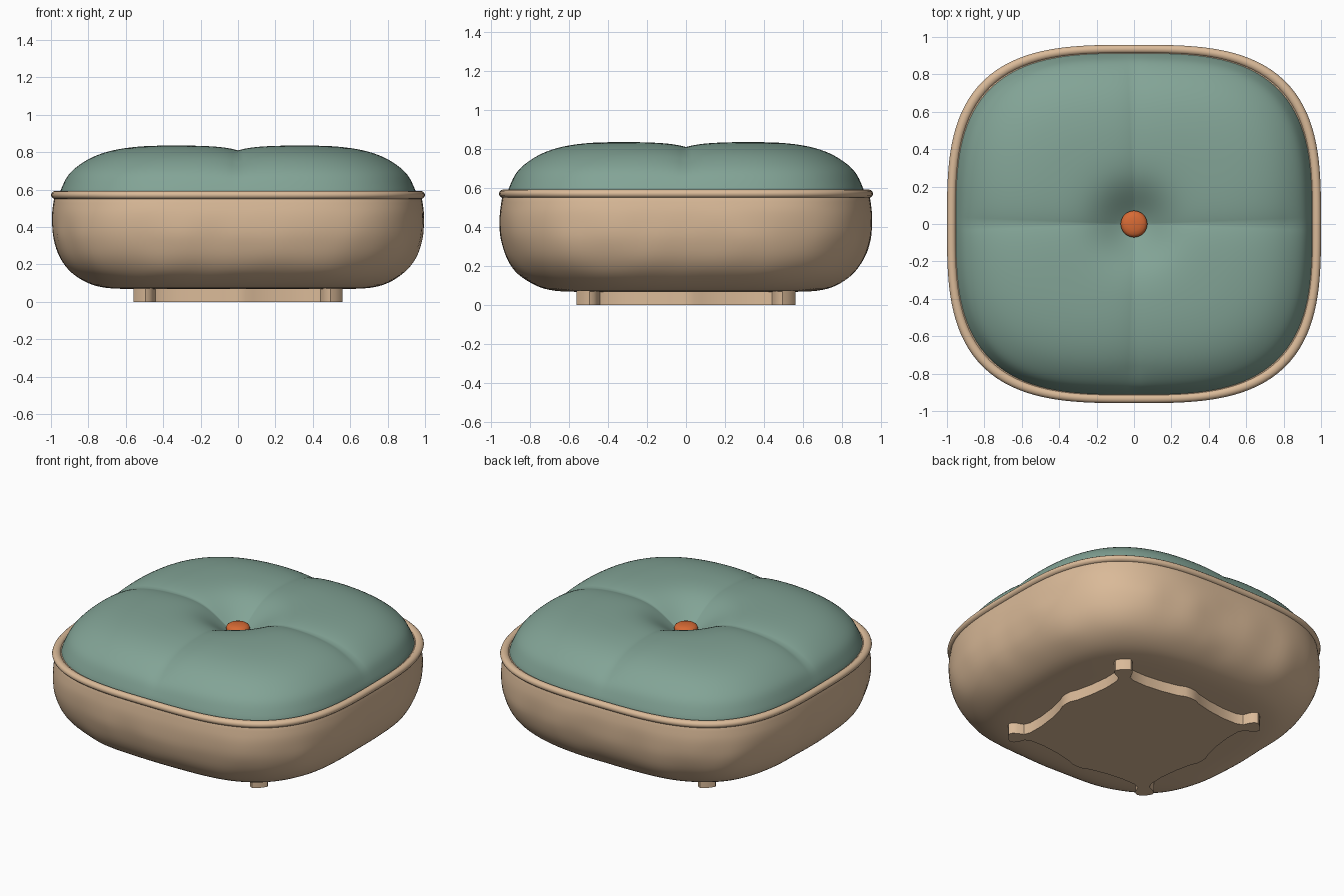
import bpy
import bmesh
import math
from mathutils import Vector, noise

if "Cube" in bpy.data.objects:
    bpy.data.objects.remove(bpy.data.objects["Cube"], do_unlink=True)

SEGMENTS = 160
DEPTH_RATIO = 0.958


def material(name, colour):
    mat = bpy.data.materials.new(name)
    mat.use_nodes = True
    mat.diffuse_color = (*colour, 1)
    mat.node_tree.nodes["Principled BSDF"].inputs["Base Color"].default_value = (*colour, 1)
    return mat


tan = material("tan fabric", (0.7, 0.49, 0.315))
teal = material("sage green fabric", (0.225, 0.37, 0.305))
orange = material("orange button", (0.68, 0.145, 0.035))


def finish(name, bm, mat, angle=40):
    bmesh.ops.recalc_face_normals(bm, faces=bm.faces)
    mesh = bpy.data.meshes.new(name)
    bm.to_mesh(mesh)
    bm.free()
    mesh.materials.append(mat)
    obj = bpy.data.objects.new(name, mesh)
    bpy.context.collection.objects.link(obj)
    bpy.ops.object.select_all(action="DESELECT")
    obj.select_set(True)
    bpy.context.view_layer.objects.active = obj
    bpy.ops.object.shade_smooth_by_angle(angle=math.radians(angle))
    return obj


def smooth_profile(points, steps=4):
    """Catmull-Rom resampling of (half width, height) points."""
    pts = [points[0]] + points + [points[-1]]
    out = []
    for a, b, c, d in zip(pts, pts[1:], pts[2:], pts[3:]):
        for k in range(steps):
            t = k / steps
            out.append(tuple(0.5 * (2 * q + (r - p) * t + (2 * p - 5 * q + 4 * r - s) * t * t
                                    + (3 * q - p - 3 * r + s) * t ** 3)
                             for p, q, r, s in zip(a, b, c, d)))
    return out + [points[-1]]


def loft(name, profile, mat, power=3.15, ratio=DEPTH_RATIO, closed=False, shape=None):
    """Stack rounded-square rings along a profile; shape adjusts each point."""
    bm = bmesh.new()
    rings = []
    for half, z in profile:
        ring = []
        for i in range(SEGMENTS):
            t = 2 * math.pi * i / SEGMENTS
            c, s = math.cos(t), math.sin(t)
            r = half / (abs(c) ** power + abs(s) ** power) ** (1 / power)
            p = Vector((r * c, r * s * ratio, z))
            ring.append(bm.verts.new(shape(p) if shape else p))
        rings.append(ring)
    pairs = list(zip(rings, rings[1:]))
    if closed:
        pairs.append((rings[-1], rings[0]))
    else:
        bm.faces.new(rings[0])
        bm.faces.new(rings[-1])
    for low, high in pairs:
        for i in range(SEGMENTS):
            j = (i + 1) % SEGMENTS
            bm.faces.new((low[i], low[j], high[j], high[i]))
    return finish(name, bm, mat)


# Padded base with faint fabric wrinkles fading out toward the piping
def wrinkle(p):
    fade = max(0, min(1, (0.5 - p.z) / 0.15)) * max(0, min(1, (p.z - 0.08) / 0.08))
    amount = 0.01 * fade * noise.noise(Vector((p.x * 5, p.y * 5, p.z * 3)))
    return p + Vector((p.x, p.y, 0)).normalized() * amount


body_profile = smooth_profile([
    (0.55, 0.068), (0.7, 0.074), (0.8, 0.1), (0.89, 0.157), (0.95, 0.235),
    (0.985, 0.335), (0.995, 0.43), (0.99, 0.51), (0.97, 0.575), (0.9, 0.58)])
loft("padded_base", body_profile, tan, shape=wrinkle)

# Piping around the seam
piping = [(0.976 + 0.024 * math.cos(a), 0.571 + 0.022 * math.sin(a))
          for a in (2 * math.pi * k / 12 for k in range(12))]
loft("piping", piping, tan, closed=True)


# Tufted cushion: cross-shaped creases and a deep central dimple
def tuft(p):
    fade = max(0, min(1, (p.z - 0.6) / 0.16))
    crease = 0.026 * (math.exp(-abs(p.x) / 0.085) + math.exp(-abs(p.y) / 0.085))
    dimple = 0.122 * math.exp(-(math.hypot(p.x, p.y) / 0.19) ** 2)
    p.z -= fade * (min(crease, 0.038) + dimple)
    return p


top_profile = smooth_profile([
    (0.955, 0.57), (0.943, 0.61), (0.908, 0.68), (0.85, 0.735), (0.77, 0.781),
    (0.67, 0.813), (0.55, 0.831), (0.42, 0.837), (0.3, 0.837), (0.2, 0.835),
    (0.1, 0.832), (0.01, 0.83)])
loft("tufted_cushion", top_profile, teal, power=3.1, shape=tuft)

# Domed centre button
button = [(0.055, 0.66), (0.067, 0.69), (0.071, 0.707), (0.067, 0.719),
          (0.055, 0.728), (0.035, 0.734), (0.01, 0.736)]
loft("centre_button", button, orange, power=2, ratio=1)

# Bracket-shaped foot: half a side, mirrored on the diagonal, turned four times
half_side = [(0, 0.53), (0.04, 0.526), (0.08, 0.508), (0.18, 0.485), (0.3, 0.47),
             (0.4, 0.472), (0.44, 0.488), (0.455, 0.525), (0.472, 0.55),
             (0.495, 0.56), (0.52, 0.545)]
quarter = half_side + [(y, x) for x, y in reversed(half_side[1:])]
bm = bmesh.new()
outline = []
for turn in range(4):
    a = -turn * math.pi / 2
    for x, y in quarter:
        outline.append(bm.verts.new((x * math.cos(a) - y * math.sin(a),
                                     x * math.sin(a) + y * math.cos(a), 0)))
base = bm.faces.new(outline)
up = bmesh.ops.extrude_face_region(bm, geom=[base], use_keep_orig=True)
bmesh.ops.translate(bm, vec=(0, 0, 0.08),
                    verts=[v for v in up["geom"] if isinstance(v, bmesh.types.BMVert)])
finish("bracket_foot", bm, tan)
